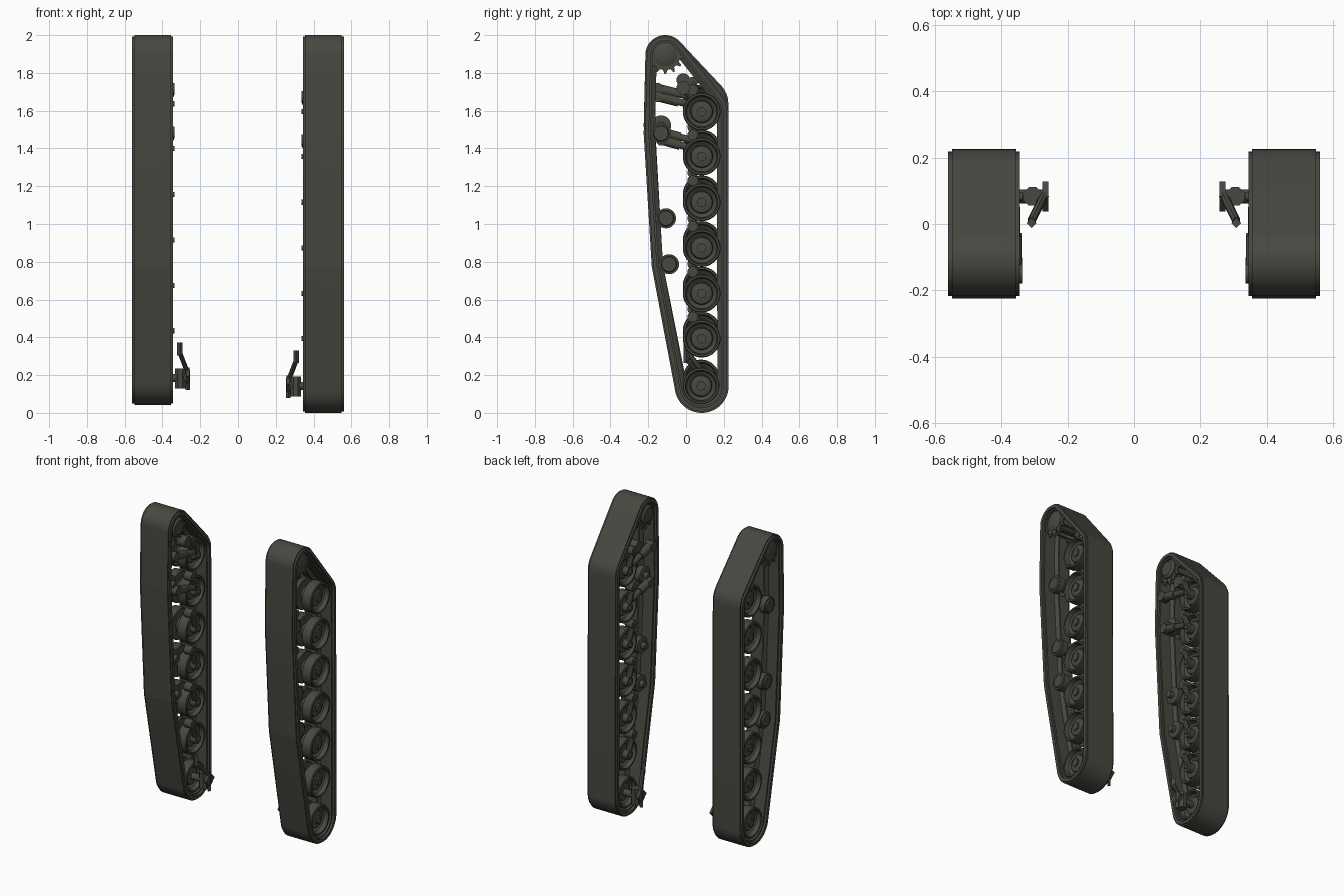
import bpy, bmesh, math
from mathutils import Vector

cube = bpy.data.objects.get("Cube")
if cube:
    bpy.data.objects.remove(cube, do_unlink=True)

olive = bpy.data.materials.new("dark olive grey")
olive.use_nodes = True
COLOR = (0.065, 0.065, 0.053, 1)
olive.diffuse_color = COLOR
olive.node_tree.nodes["Principled BSDF"].inputs["Base Color"].default_value = COLOR


def finish(name, bm):
    bmesh.ops.recalc_face_normals(bm, faces=bm.faces)
    mesh = bpy.data.meshes.new(name)
    bm.to_mesh(mesh)
    bm.free()
    mesh.materials.append(olive)
    ob = bpy.data.objects.new(name, mesh)
    bpy.context.scene.collection.objects.link(ob)
    bpy.ops.object.select_all(action='DESELECT')
    ob.select_set(True)
    bpy.context.view_layer.objects.active = ob
    bpy.ops.object.shade_smooth_by_angle(angle=math.radians(30))
    return ob


def skin(name, rings, closed=False):
    """Join equal rings of points; cap the ends unless closed."""
    bm = bmesh.new()
    loops = [[bm.verts.new(p) for p in ring] for ring in rings]
    pairs = list(zip(loops, loops[1:]))
    if closed:
        pairs.append((loops[-1], loops[0]))
    else:
        bm.faces.new(loops[0])
        bm.faces.new(loops[-1])
    n = len(loops[0])
    for a, b in pairs:
        for i in range(n):
            j = (i + 1) % n
            bm.faces.new((a[i], a[j], b[j], b[i]))
    return finish(name, bm)


def lathe(name, profile, origin, axis, n=32):
    """Revolve (distance, radius) pairs around an axis."""
    origin, axis = Vector(origin), Vector(axis).normalized()
    u = axis.orthogonal().normalized()
    v = axis.cross(u)
    turn = [2 * math.pi * (i + 0.5) / n for i in range(n)]
    return skin(name, [[origin + axis * d + (u * math.cos(t) + v * math.sin(t)) * r
                        for t in turn] for d, r in profile])


def rod(name, p, q, r, n=16):
    d = Vector(q) - Vector(p)
    return lathe(name, [(0, r), (d.length, r)], p, d, n)


# Belt section: distance across the track, depth below the tread
BELT = [(.345, .008), (.355, .008), (.355, 0), (.548, 0), (.548, .008), (.56, .008),
        (.56, .028), (.545, .028), (.545, .038), (.47, .038), (.457, .06), (.447, .06),
        (.434, .038), (.36, .038), (.36, .028), (.345, .028)]

# Half of the twin wheel, outwards from its middle: (offset, radius)
WHEEL_HALF = [(.02, .05), (.02, .096), (.024, .1), (.083, .1), (.088, .096),
              (.088, .086), (.06, .08), (.045, .06), (.062, .055), (.068, .035)]
MIDDLE = .452
WHEEL_Y = .083
ROAD_Z = [1.595, 1.357, 1.115, .873, .632, .393]
IDLER_Z = .143
SPROCKET = (-.11, 1.895)


def belt(side, name, circles):
    rings = []
    steps = 180
    for i in range(steps):
        t = 2 * math.pi * i / steps
        ny, nz = math.cos(t), math.sin(t)
        y, z, r = max(circles, key=lambda c: c[0] * ny + c[1] * nz + c[2])
        rings.append([(side * x, y + (r - d) * ny, z + (r - d) * nz) for x, d in BELT])
    skin(name, rings, closed=True)


def wheel(side, name, y, z, scale=1.0):
    profile = [(-d, r * scale) for d, r in reversed(WHEEL_HALF)]
    profile += [(d, r * scale) for d, r in WHEEL_HALF]
    lathe(name, profile, (side * MIDDLE, y, z), (side, 0, 0), 40)
    rod(name + "_cap", (side * .5, y, z), (side * .53, y, z), .027, 6)


def gear(side, name, x, y, z, teeth=13):
    outline = []
    for k in range(teeth):
        for f, r in ((-.3, .08), (-.1, .1), (.1, .1), (.3, .08)):
            t = 2 * math.pi * (k + f) / teeth - math.pi / 2
            outline.append((y + r * math.cos(t), z + r * math.sin(t)))
    skin(name, [[(side * w, a, b) for a, b in outline] for w in (x - .007, x + .007)])


def track_unit(side, label, lift):
    def P(x, y, z):
        return (side * x, y, z)

    # Small rollers under the slack run of the belt
    rollers = [(-.132, 1.48 + lift), (-.106, 1.03), (-.09, .787)]
    sy, sz = SPROCKET

    belt(side, label + "_track_belt",
         [(sy, sz, .105), (WHEEL_Y, ROAD_Z[0] + lift, .141),
          (WHEEL_Y, IDLER_Z + lift, IDLER_Z)]
         + [(y, z, .092) for y, z in rollers])

    # Road wheels with trailing arms
    for i, z0 in enumerate(ROAD_Z, 1):
        z = z0 + lift
        tag = f"{label}_{i}"
        wheel(side, "road_wheel_" + tag, WHEEL_Y, z)
        rod("wheel_axle_" + tag, P(.335, WHEEL_Y, z), P(.41, WHEEL_Y, z), .014)
        rod("arm_boss_" + tag, P(.347, WHEEL_Y, z), P(.385, WHEEL_Y, z), .03)
        rod("swing_arm_" + tag, P(.362, WHEEL_Y, z), P(.362, .035, z + .115), .018, 8)
        rod("arm_pivot_" + tag, P(.347, .035, z + .115), P(.4, .035, z + .115), .028)
    wheel(side, "idler_wheel_" + label, WHEEL_Y - .003, IDLER_Z + lift, .97)

    # Bump stop above the first wheel
    top = ROAD_Z[0] + lift
    rod("bump_stop_" + label, P(.35, -.015, top + .125), P(.42, -.015, top + .125), .036)
    rod("bump_stop_arm_" + label, P(.37, -.015, top + .125), P(.37, .05, top + .06), .02, 8)

    # Dampers on the first two wheels
    for i, (y, z) in enumerate([(-.15, 1.675), (-.13, 1.445)], 1):
        z += lift
        a, b = Vector(P(.362, y, z)), Vector(P(.362, .05, z - .05))
        tag = f"{label}_{i}"
        rod("damper_body_" + tag, a, a.lerp(b, .55), .026)
        rod("damper_rod_" + tag, a.lerp(b, .5), b, .019)
        rod("damper_mount_" + tag, P(.336, y, z), P(.385, y, z), .03)

    # Return rollers
    for i, (y, z) in enumerate(rollers, 1):
        tag = f"{label}_{i}"
        lathe("return_roller_" + tag,
              [(-.065, .04), (-.06, .053), (-.022, .053), (-.02, .03),
               (.02, .03), (.022, .053), (.06, .053), (.06, .043), (.068, .038)],
              P(MIDDLE, y, z), (side, 0, 0))
        rod("roller_bracket_" + tag, P(.36, y, z), P(.4, y, z), .022)

    # Drive sprocket
    lathe("sprocket_drum_" + label,
          [(.347, .045), (.36, .06), (.375, .06), (.38, .045), (.52, .045),
           (.525, .06), (.535, .06), (.54, .05), (.545, .03)],
          (0, sy, sz), (side, 0, 0))
    for which, x in (("inner", .375), ("outer", .525)):
        gear(side, f"sprocket_{which}_ring_{label}", x, sy, sz)
    for k in range(10):
        t = math.tau * k / 10
        y, z = sy + .069 * math.cos(t), sz + .069 * math.sin(t)
        rod(f"sprocket_bolt_{label}_{k + 1}", P(.365, y, z), P(.537, y, z), .006, 6)

    # Idler crank and belt tensioner
    z = IDLER_Z + lift
    y = WHEEL_Y
    rod("idler_crank_axle_" + label, P(.275, y, z), P(.4, y, z), .022)
    rod("idler_crank_block_" + label, P(.305, y, z - .055), P(.305, y, z + .05), .03, 8)
    rod("idler_crank_plate_" + label, P(.258, y, z + .01), P(.275, y, z + .01), .045, 4)
    rod("idler_crank_lug_" + label, P(.267, y, z - .065), P(.267, y, z + .045), .012, 4)
    rod("tensioner_link_" + label, P(.272, y, z + .04), P(.308, .01, z + .135), .013, 8)
    rod("tensioner_end_" + label, P(.308, .003, z + .12), P(.308, .003, z + .187), .015, 4)


track_unit(1, "left", 0)
track_unit(-1, "right", .042)
